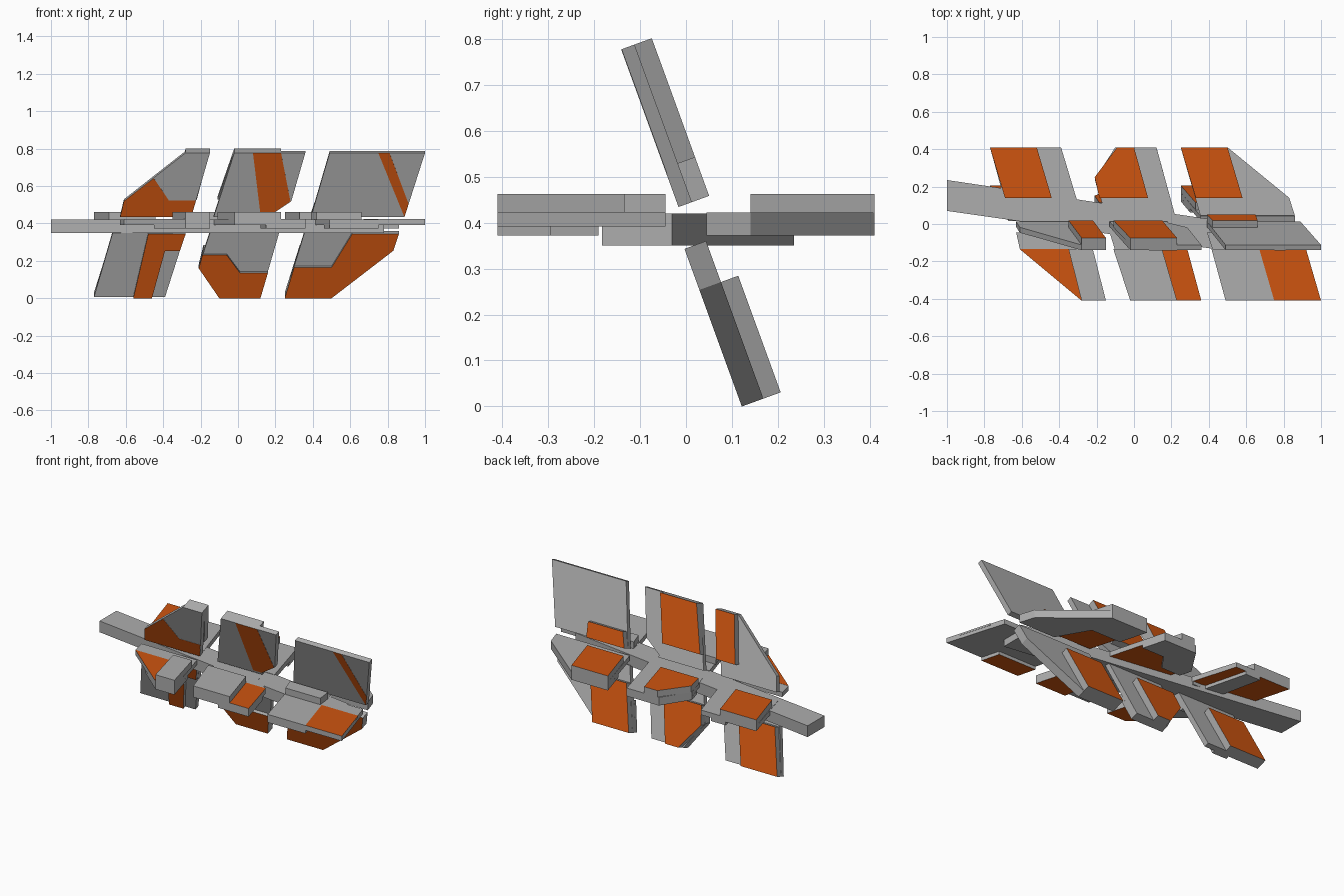
import bpy, bmesh
from math import radians
from mathutils import Matrix, Vector

if "Cube" in bpy.data.objects:
    bpy.data.objects.remove(bpy.data.objects["Cube"])

orange = bpy.data.materials.new("orange_panel")
orange.diffuse_color = (0.62, 0.09, 0.005, 1)
orange.use_nodes = True
orange.node_tree.nodes["Principled BSDF"].inputs["Base Color"].default_value = orange.diffuse_color
grey = bpy.data.materials.new("grey_hull")
grey.diffuse_color = (0.42, 0.42, 0.42, 1)
grey.use_nodes = True
grey.node_tree.nodes["Principled BSDF"].inputs["Base Color"].default_value = grey.diffuse_color
Z0 = 0.392                     # pivot height of all fins
PLATE, TOP, LOW = 0.03, 0.07, -0.02


def prism(name, pts, h0, h1, side=1, tilt=0.0, paint=None):
    """Extrude an outline of (x, reach) from h0 to h1; paint 'top' or 'low' face orange."""
    bm = bmesh.new()
    rot = Matrix.Translation((0, 0, Z0)) @ Matrix.Rotation(radians(tilt), 4, 'X')
    rings = [[bm.verts.new(rot @ Vector((x, side * r, h))) for x, r in pts] for h in (h0, h1)]
    low, top = bm.faces.new(rings[0]), bm.faces.new(rings[1])
    n = len(pts)
    for i in range(n):
        j = (i + 1) % n
        bm.faces.new((rings[0][i], rings[0][j], rings[1][j], rings[1][i]))
    if paint:
        (top if paint == 'top' else low).material_index = 1
    bmesh.ops.recalc_face_normals(bm, faces=bm.faces[:])
    me = bpy.data.meshes.new(name)
    bm.to_mesh(me)
    bm.free()
    me.materials.append(grey)
    me.materials.append(orange)
    bpy.context.collection.objects.link(bpy.data.objects.new(name, me))


# Fins of the front and upper rows
front_plates = [
    [(-.63, .045), (-.61, .135), (-.28, .41), (-.15, .41), (-.25, .045)],
    [(-.13, .045), (-.02, .41), (.36, .41), (.285, .135), (.18, .06), (.18, .045)],
    [(.39, .045), (.49, .41), (1, .41), (.89, .045)]]
front_blocks = [
    [(-.35, .135), (-.22, .135), (-.15, .41), (-.28, .41)],
    [(-.11, .135), (.15, .135), (.23, .41), (-.02, .41)],
    [(.39, .045), (.65, .045), (.66, .135), (.42, .135)]]
# Colour panels: top of the front row, outer face of the upper row
front_panels = [
    [(-.61, .135), (-.35, .135), (-.28, .41)],
    [(.15, .135), (.285, .135), (.36, .41), (.23, .41)],
    [(.67, .135), (.92, .135), (1, .41), (.75, .41)]]
upper_panels = [
    [(-.63, .045), (-.61, .135), (-.45, .265), (-.37, .14), (-.225, .14), (-.25, .045)],
    [(.08, .41), (.23, .41), (.28, .135), (.18, .06), (.12, .06)],
    [(.75, .41), (.81, .41), (.912, .12), (.89, .045)]]
front_under = [
    [(-.15, .41), (-.28, .41), (-.45, .265), (-.37, .19), (-.21, .19)],
    [(.15, .41), (.36, .41), (.30, .19), (.12, .19)],
    [(.75, .41), (.49, .41), (.46, .295), (.72, .295)]]

# Fins of the back and lower rows
back_plates = [
    [(-.67, .045), (-.77, .41), (-.39, .41), (-.28, .045)],
    [(-.15, .045), (-.21, .24), (-.10, .41), (.12, .41), (.22, .045)],
    [(.355, .045), (.25, .41), (.5, .41), (.83, .14), (.86, .045)]]
back_blocks = [
    [(-.69, .14), (-.77, .41), (-.52, .41), (-.44, .14)],
    [(-.185, .14), (-.21, .25), (-.09, .41), (0, .41), (.075, .14)],
    [(.33, .14), (.25, .41), (.5, .41), (.58, .14)]]
back_under = [
    [(-.48, .045), (-.56, .41), (-.46, .41), (-.39, .14), (-.31, .14), (-.28, .045)],
    [(-.19, .165), (-.21, .24), (-.1, .41), (.12, .41), (.16, .265), (.01, .265), (-.06, .165)],
    [(.3, .235), (.25, .41), (.5, .41), (.83, .14), (.86, .045), (.61, .045), (.5, .235)]]

for i in range(3):
    k = i + 1
    # Front row, flat
    prism(f"front_fin_{k}", front_plates[i], 0, PLATE, -1)
    prism(f"front_fin_block_{k}", front_blocks[i], PLATE, TOP, -1)
    prism(f"front_fin_panel_{k}", front_panels[i], PLATE - .01, PLATE + .001, -1, 0, 'top')
    prism(f"front_fin_under_{k}", front_under[i], LOW, 0, -1, 0, 'low')
    # Upper row, tilted
    prism(f"upper_fin_{k}", front_plates[i], 0, PLATE, -1, -70)
    prism(f"upper_fin_block_{k}", front_blocks[i], PLATE, TOP, -1, -70, 'top')
    prism(f"upper_fin_panel_{k}", upper_panels[i], -.001, .01, -1, -70, 'low')
    # Back row (flat) and lower row (tilted), with opposite underside colours
    for row, tilt in (("back", 0), ("lower", -70)):
        lower = row == "lower"
        prism(f"{row}_fin_{k}", back_plates[i], 0, PLATE, 1, tilt, None if lower else 'low')
        prism(f"{row}_fin_block_{k}", back_blocks[i], PLATE, TOP, 1, tilt, 'top')
        prism(f"{row}_fin_under_{k}", back_under[i], LOW, 0, 1, tilt, 'low' if lower else None)

# Long slanted central beam
prism("central_beam", [(-1, .235), (-1, .07), (.78, -.183), (.78, -.03)], -.042, PLATE - .002)
